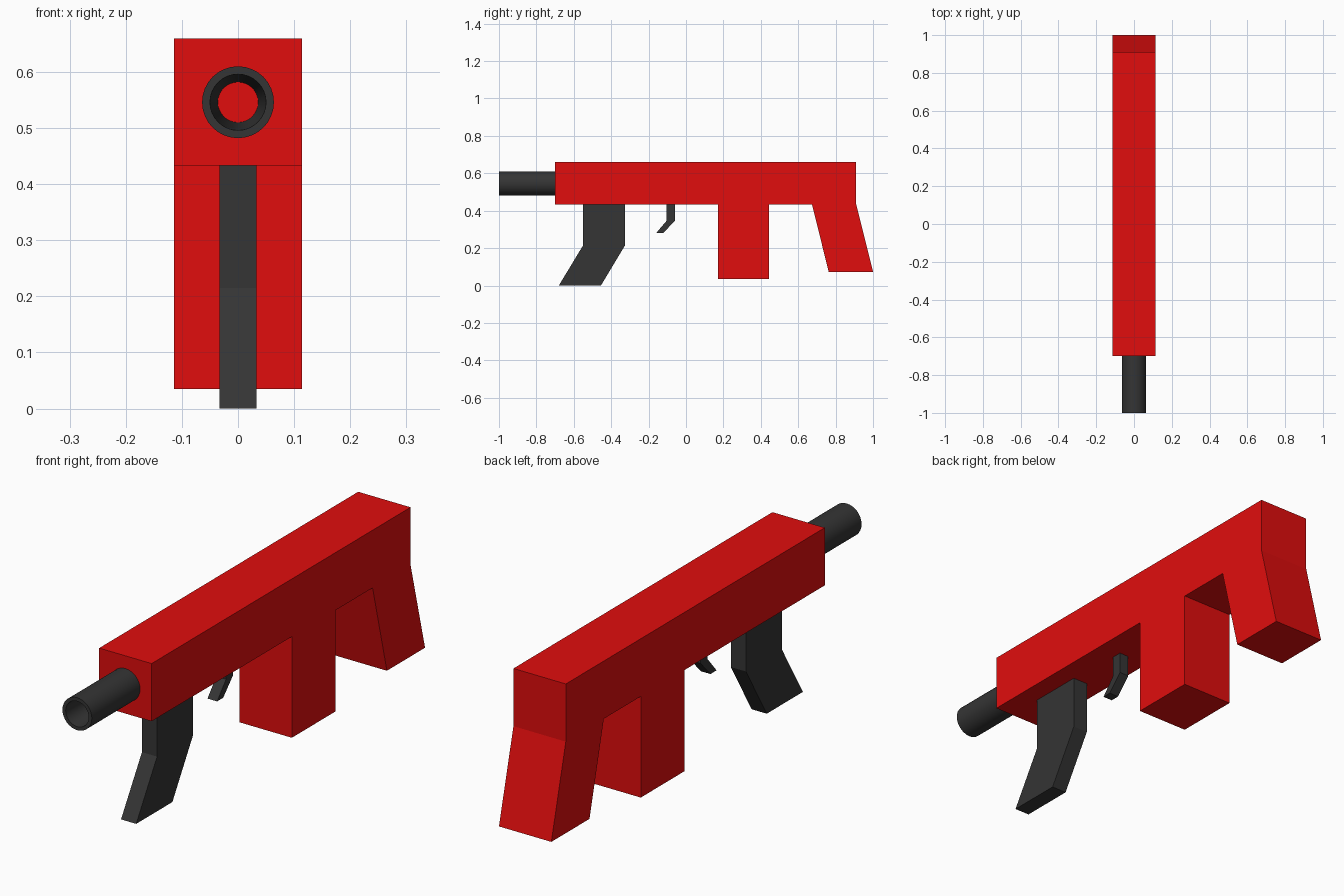
import bpy, bmesh
from math import cos, sin, pi, radians

if "Cube" in bpy.data.objects:
    bpy.data.objects.remove(bpy.data.objects["Cube"])


def material(name, color):
    m = bpy.data.materials.new(name)
    m.diffuse_color = color
    m.use_nodes = True
    m.node_tree.nodes["Principled BSDF"].inputs["Base Color"].default_value = m.diffuse_color
    return m


RED = material("red", (0.75, 0.004, 0.004, 1))
DARK = material("dark_grey", (0.035, 0.035, 0.035, 1))


def finish(name, bm, mat):
    bmesh.ops.recalc_face_normals(bm, faces=bm.faces)
    mesh = bpy.data.meshes.new(name)
    bm.to_mesh(mesh)
    bm.free()
    mesh.materials.append(mat)
    ob = bpy.data.objects.new(name, mesh)
    bpy.context.collection.objects.link(ob)
    return ob


def extruded_profile(name, points, half_width, mat):
    """Extrude a side profile of (y, z) points across x."""
    bm = bmesh.new()
    face = bm.faces.new([bm.verts.new((-half_width, y, z)) for y, z in points])
    ext = bmesh.ops.extrude_face_region(bm, geom=[face])
    moved = [g for g in ext["geom"] if isinstance(g, bmesh.types.BMVert)]
    bmesh.ops.translate(bm, verts=moved, vec=(2 * half_width, 0, 0))
    return finish(name, bm, mat)


def lathe_tube(name, section, center_z, mat, sides=32):
    """Revolve a closed (radius, y) section around the y axis."""
    bm = bmesh.new()
    rings = [[bm.verts.new((r * cos(2 * pi * i / sides), y,
                            center_z + r * sin(2 * pi * i / sides)))
              for i in range(sides)] for r, y in section]
    for a, b in zip(rings, rings[1:] + rings[:1]):
        for i in range(sides):
            j = (i + 1) % sides
            bm.faces.new((a[i], a[j], b[j], b[i]))
    return finish(name, bm, mat)


# Receiver with the centre block and the slanted rear stock in one outline
extruded_profile("body", [
    (-0.70, 0.66), (-0.70, 0.433), (0.172, 0.433), (0.172, 0.035),
    (0.444, 0.035), (0.444, 0.433), (0.674, 0.433), (0.763, 0.073),
    (1.0, 0.073), (0.91, 0.433), (0.91, 0.66)], 0.114, RED)

# Bent front piece below the receiver
extruded_profile("front_grip", [
    (-0.55, 0.433), (-0.55, 0.215), (-0.68, 0.0),
    (-0.455, 0.0), (-0.326, 0.215), (-0.326, 0.433)], 0.033, DARK)

# Small bent trigger
extruded_profile("trigger", [
    (-0.104, 0.433), (-0.104, 0.346), (-0.16, 0.28),
    (-0.122, 0.28), (-0.06, 0.346), (-0.06, 0.433)], 0.021, DARK)

# Hollow barrel with a bore that narrows towards the receiver
barrel = lathe_tube("barrel", [
    (0.064, -0.70), (0.064, -1.0), (0.050, -1.0), (0.036, -0.70)], 0.546, DARK)
bpy.ops.object.select_all(action='DESELECT')
bpy.context.view_layer.objects.active = barrel
barrel.select_set(True)
bpy.ops.object.shade_smooth_by_angle(angle=radians(30))
